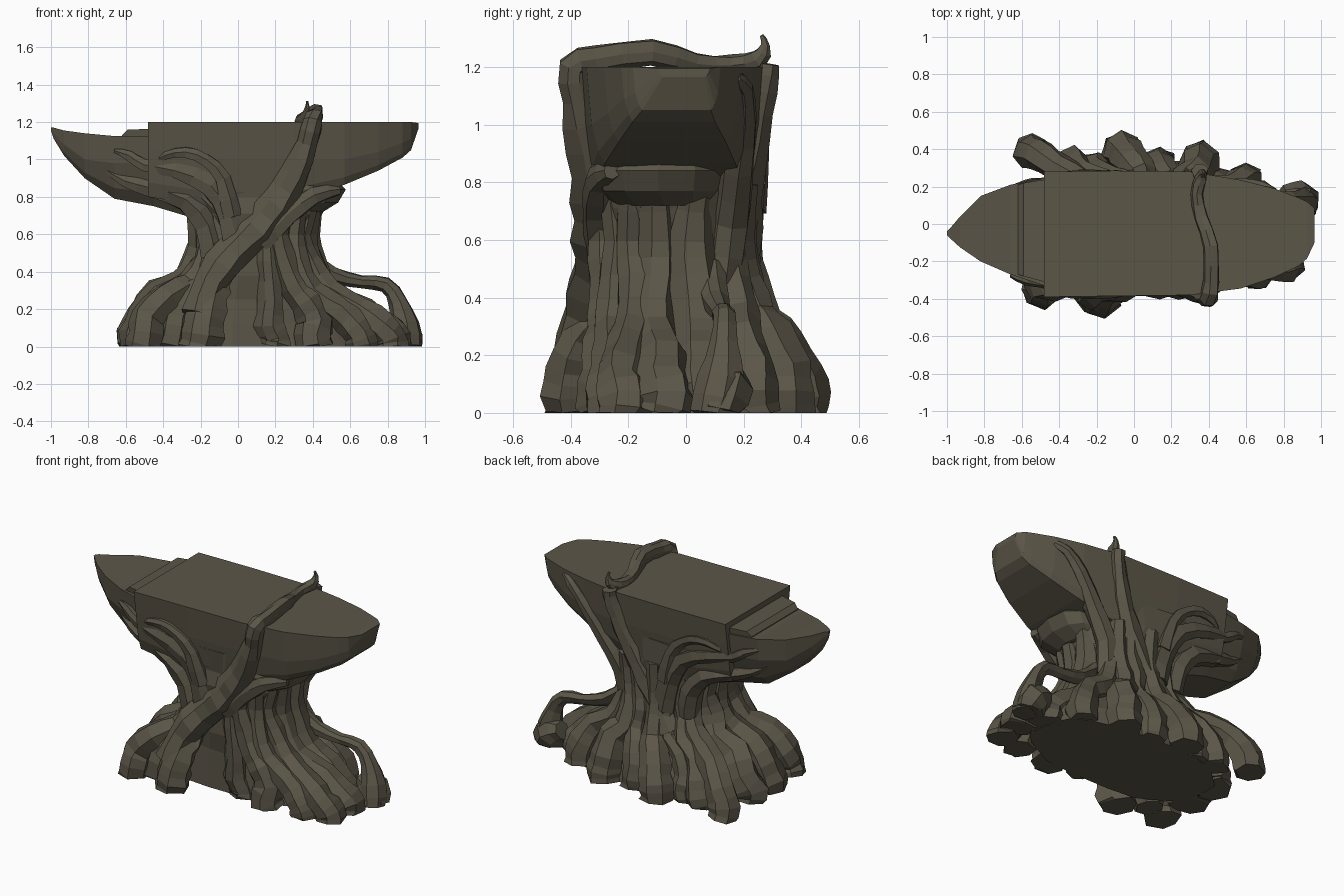
import bpy, bmesh, math, random
from mathutils import Vector

random.seed(4)
mat = bpy.data.materials.new("weathered olive brown")
mat.diffuse_color = (0.105, 0.092, 0.064, 1)


def make(name, rings):
    """Skin a list of equal-length vertex rings, with closed ends, standing on the ground."""
    bm = bmesh.new()
    rows = [[bm.verts.new((p[0], p[1], max(p[2], 0))) for p in r] for r in rings]
    n = len(rows[0])
    for a, b in zip(rows, rows[1:]):
        for i in range(n):
            j = (i + 1) % n
            bm.faces.new((a[i], a[j], b[j], b[i]))
    bm.faces.new(rows[0][::-1])
    bm.faces.new(rows[-1])
    bmesh.ops.recalc_face_normals(bm, faces=bm.faces)
    me = bpy.data.meshes.new(name)
    bm.to_mesh(me)
    bm.free()
    me.materials.append(mat)
    ob = bpy.data.objects.new(name, me)
    bpy.context.collection.objects.link(ob)
    return ob


def spline(pts):
    """Double the points of a path (x, y, z, radius) with a Catmull-Rom midpoint."""
    out = []
    for i in range(len(pts) - 1):
        p0, p1, p2, p3 = (Vector(pts[min(max(k, 0), len(pts) - 1)]) for k in (i - 1, i, i + 1, i + 2))
        out += [p1, (p1 + p2) * 0.5625 - (p0 + p3) * 0.0625]
    return out + [Vector(pts[-1])]


def limb(name, pts, sides=7, rough=0.14):
    """Gnarled tapering tube along a path."""
    path = spline(pts)
    rings = []
    side = None
    bumps = [1 + random.uniform(-rough, rough) for _ in range(sides)]
    for i, p in enumerate(path):
        a, b = path[max(i - 1, 0)], path[min(i + 1, len(path) - 1)]
        t = (b.xyz - a.xyz).normalized()
        if side is None:
            side = t.cross(Vector((0.31, 0.9, 0.2))).normalized()
        side = (side - t * side.dot(t)).normalized()
        up = t.cross(side)
        ring = []
        for k in range(sides):
            w = 2 * math.pi * k / sides
            r = p[3] * bumps[k] * (1 + random.uniform(-rough, rough) * 0.8)
            ring.append(p.xyz + (side * math.cos(w) + up * math.sin(w)) * r)
        rings.append(ring)
    return make(name, rings)


def stack(name, rows, sides=20, rough=0.05, power=0.75):
    """Rounded-box outline lofted upward; rows are (z, xmin, xmax, ymin, ymax)."""
    rings = []
    for z, x0, x1, y0, y1 in rows:
        ring = []
        for k in range(sides):
            w = 2 * math.pi * k / sides
            c, s = math.cos(w), math.sin(w)
            f = 1 + random.uniform(-rough, rough)
            ring.append(((x0 + x1) / 2 + math.copysign(abs(c) ** power, c) * (x1 - x0) / 2 * f,
                         (y0 + y1) / 2 + math.copysign(abs(s) ** power, s) * (y1 - y0) / 2 * f, z))
        rings.append(ring)
    return make(name, rings)


def beam(name, rows, low=0.93, keel=0.55):
    """Anvil cross-sections lofted along x; rows are (x, ymin, ymax, top, mid, bottom)."""
    rings = []
    for x, y0, y1, zt, zm, zb in rows:
        c, h = (y0 + y1) / 2, (y1 - y0) / 2
        zq = zb + (zm - zb) * 0.3
        rings.append([(x, c + h * u, z) for u, z in (
            (-1, zt), (1, zt), (low, zm), ((low + keel) / 2, zq), (keel, zb),
            (-keel, zb), (-(low + keel) / 2, zq), (-low, zm))])
    return make(name, rings)


# Anvil: working block with heel, and the horn
beam("anvil_block", [
    (-0.48, -0.39, 0.28, 1.20, 1.06, 0.80), (-0.1, -0.385, 0.285, 1.20, 1.0, 0.74),
    (0.3, -0.38, 0.28, 1.20, 1.0, 0.78), (0.57, -0.345, 0.235, 1.20, 1.0, 0.865),
    (0.75, -0.285, 0.19, 1.20, 1.04, 0.94), (0.88, -0.225, 0.14, 1.20, 1.09, 1.01),
    (0.925, -0.185, 0.12, 1.20, 1.11, 1.05), (0.965, -0.10, 0.085, 1.195, 1.18, 1.165)], 0.94, 0.78)
beam("horn_step", [
    (-0.40, -0.33, 0.25, 1.165, 1.05, 0.80), (-0.59, -0.28, 0.22, 1.16, 1.05, 0.90),
    (-0.62, -0.27, 0.21, 1.13, 1.05, 0.92)])
beam("horn", [
    (-0.25, -0.35, 0.25, 1.13, 0.98, 0.69), (-0.45, -0.34, 0.25, 1.125, 0.98, 0.75),
    (-0.66, -0.27, 0.21, 1.125, 0.98, 0.79), (-0.82, -0.20, 0.15, 1.14, 1.0, 0.90),
    (-0.93, -0.125, 0.04, 1.155, 1.08, 1.02), (-0.985, -0.075, -0.025, 1.17, 1.14, 1.11),
    (-1.0, -0.06, -0.04, 1.17, 1.165, 1.155)], 0.92, 0.5)

# Trunk with its flared top, and the ledge under the heel
stack("trunk", [
    (0, -0.50, 0.74, -0.26, 0.34), (0.12, -0.45, 0.66, -0.26, 0.32),
    (0.25, -0.34, 0.50, -0.27, 0.27), (0.38, -0.25, 0.43, -0.29, 0.23),
    (0.50, -0.225, 0.40, -0.31, 0.22), (0.62, -0.23, 0.40, -0.32, 0.22),
    (0.71, -0.27, 0.42, -0.335, 0.23),
    (0.80, -0.40, 0.45, -0.345, 0.245), (0.95, -0.42, 0.50, -0.36, 0.265)], 22)
stack("heel_ledge", [
    (0.72, 0.0, 0.45, -0.26, 0.11), (0.77, 0.0, 0.54, -0.32, 0.13),
    (0.84, 0.0, 0.58, -0.335, 0.14), (0.88, 0.0, 0.54, -0.32, 0.13)], 14, 0.03)


# Roots: run down the trunk from an angle, then spread to a knuckle on the ground
def root(i, deg, ex, ey, r=0.09, hump=0.22):
    a = math.radians(deg)
    c, s = math.cos(a), math.sin(a)
    c = math.copysign(abs(c) ** 0.75, c)
    s = math.copysign(abs(s) ** 0.75, s)
    wx, wy = 0.09 + c * 0.275, -0.045 + s * 0.245

    def mix(f):
        j = random.uniform(-0.02, 0.02)
        return wx + (ex - wx) * f - j * s, wy + (ey - wy) * f + j * c
    limb(f"root_{i:02d}", [
        (wx + c * 0.05, wy + s * 0.02, 0.80, r * 0.5), (*mix(0), 0.60, r * 0.65),
        (*mix(0.06), 0.46, r * 0.7), (*mix(0.28), hump * 0.6 + 0.2, r * 0.8),
        (*mix(0.65), hump + 0.04, r * 0.9), (*mix(0.9), hump * 0.68, r * 0.98),
        (*mix(0.98), hump * 0.3, r * 1.05), (ex, ey, -0.01, r)])


for i, spec in enumerate([
        (205, -0.51, -0.34, 0.10), (180, -0.52, -0.12, 0.11), (165, -0.51, 0.10, 0.11),
        (140, -0.55, 0.40, 0.09, 0.24), (122, -0.36, 0.31, 0.09), (105, -0.22, 0.31, 0.08),
        (92, -0.07, 0.395, 0.095, 0.2), (76, 0.14, 0.32, 0.09), (60, 0.35, 0.335, 0.1),
        (40, 0.59, 0.23, 0.09), (12, 0.72, 0.06, 0.11, 0.13), (-8, 0.83, -0.08, 0.10, 0.14),
        (-25, 0.82, -0.22, 0.10, 0.15), (-48, 0.67, -0.25, 0.095, 0.15),
        (-66, 0.42, -0.28, 0.095, 0.2), (-82, 0.18, -0.24, 0.08, 0.08),
        (238, -0.21, -0.385, 0.105, 0.22), (220, -0.36, -0.28, 0.09)]):
    root(i, *spec)

# Thin root that arches free of the ground on the right
limb("arched_root", [
    (0.36, 0.08, 0.50, 0.05), (0.50, 0.10, 0.39, 0.045), (0.66, 0.12, 0.35, 0.034),
    (0.79, 0.13, 0.335, 0.042), (0.86, 0.13, 0.24, 0.05), (0.895, 0.12, 0.12, 0.08),
    (0.915, 0.09, -0.01, 0.08)])
limb("arched_root_toe", [(0.79, 0.15, 0.12, 0.06), (0.87, 0.14, 0.08, 0.10), (0.91, 0.12, -0.01, 0.08)])

# Big front branch sweeping up and over the anvil face
limb("front_branch", [
    (-0.21, -0.37, 0.16, 0.10), (-0.15, -0.32, 0.34, 0.105), (-0.03, -0.285, 0.50, 0.11),
    (0.10, -0.275, 0.63, 0.115), (0.21, -0.285, 0.77, 0.11), (0.31, -0.325, 0.93, 0.085),
    (0.375, -0.37, 1.09, 0.06),
    (0.40, -0.385, 1.20, 0.056), (0.41, -0.31, 1.225, 0.047), (0.41, -0.12, 1.25, 0.047),
    (0.36, 0.03, 1.21, 0.040), (0.335, 0.16, 1.205, 0.036), (0.36, 0.25, 1.225, 0.034),
    (0.37, 0.275, 1.275, 0.016), (0.37, 0.262, 1.31, 0.007)], 8)
limb("front_branch_fork", [
    (0.12, -0.29, 0.55, 0.06), (0.26, -0.31, 0.71, 0.06), (0.40, -0.30, 0.81, 0.055),
    (0.54, -0.26, 0.84, 0.032)])

# Back branch meeting it at the rear edge, and one climbing the heel
limb("back_branch", [
    (-0.05, 0.22, 0.36, 0.07), (0.08, 0.185, 0.56, 0.08), (0.20, 0.195, 0.76, 0.08),
    (0.29, 0.235, 0.96, 0.06), (0.345, 0.27, 1.12, 0.048), (0.355, 0.285, 1.21, 0.042)])
limb("heel_branch", [
    (0.32, 0.13, 0.45, 0.065), (0.34, 0.155, 0.66, 0.065), (0.46, 0.18, 0.85, 0.055),
    (0.58, 0.205, 1.02, 0.042), (0.68, 0.20, 1.13, 0.036), (0.75, 0.17, 1.165, 0.022)])

# Clasping twigs under the horn, on both sides: base, bend, reach and tip
for side, y in (("front", -0.335), ("back", 0.235)):
    limb(side + "_horn_branch", [
        (0.0, y * 0.85, 0.50, 0.07), (-0.05, y * 0.9, 0.70, 0.075), (-0.15, y * 0.97, 0.86, 0.06),
        (-0.34, y, 0.94, 0.045), (-0.50, y * 0.93, 0.97, 0.035), (-0.58, y * 0.9, 1.02, 0.03),
        (-0.66, y * 0.82, 1.045, 0.012)], 6)
    limb(side + "_curled_twig", [
        (-0.03, y * 0.95, 0.70, 0.06), (-0.08, y * 1.05, 0.90, 0.046), (-0.17, y * 1.1, 1.00, 0.036),
        (-0.28, y * 1.12, 1.04, 0.03), (-0.38, y * 1.08, 1.025, 0.026), (-0.44, y, 0.99, 0.012)], 6)
    limb(side + "_low_branch", [
        (-0.14, y * 0.75, 0.48, 0.07), (-0.17, y * 0.78, 0.65, 0.07), (-0.28, y * 0.83, 0.78, 0.065),
        (-0.46, y * 0.75, 0.84, 0.05), (-0.60, y * 0.68, 0.88, 0.032), (-0.70, y * 0.6, 0.94, 0.015)], 6)
